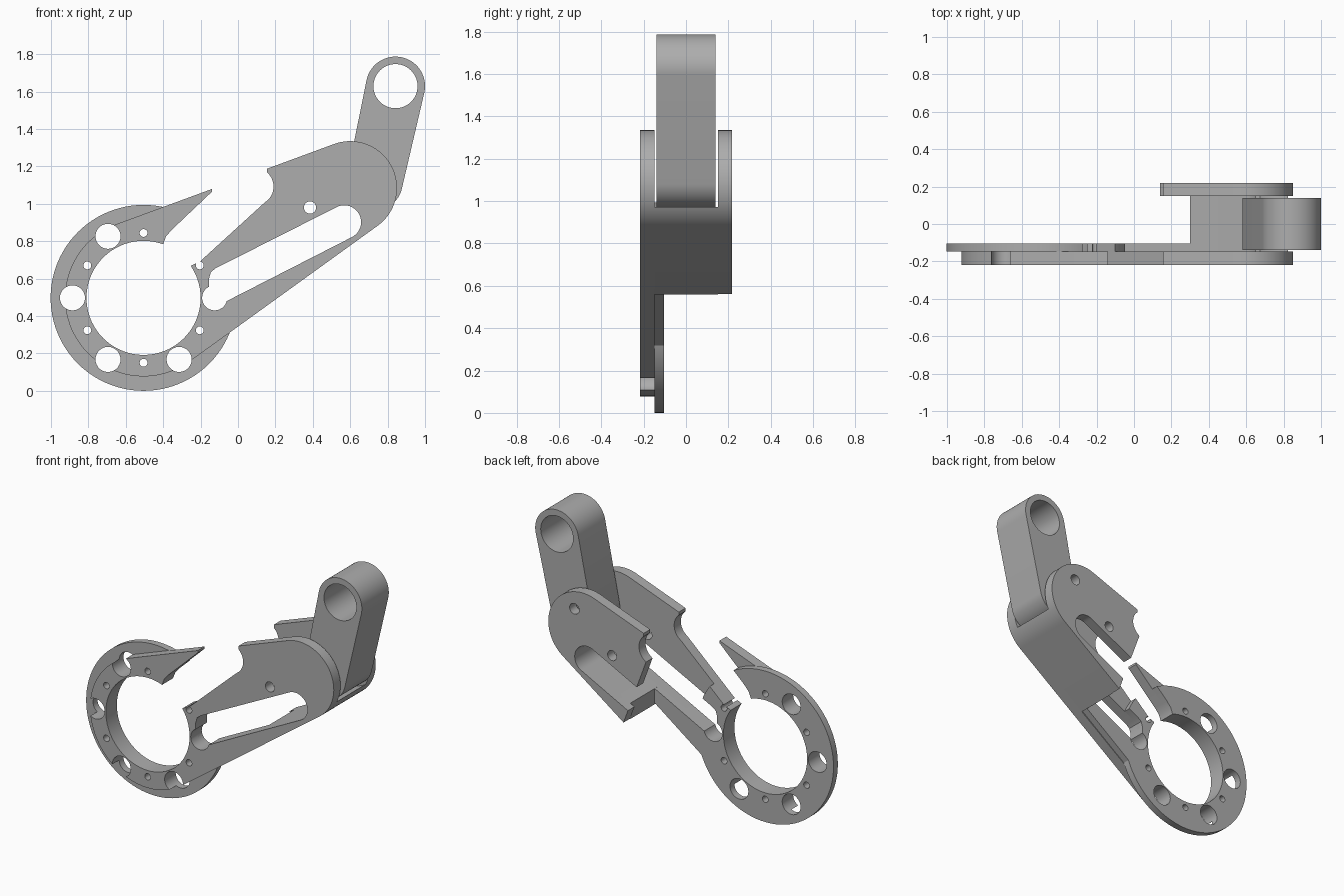
import bpy, bmesh
from math import sin, cos, pi, atan2, acos, hypot, radians

cube = bpy.data.objects.get("Cube")
if cube:
    bpy.data.objects.remove(cube)

grey = bpy.data.materials.new("plain grey")
grey.use_nodes = True
COLOUR = (0.42, 0.42, 0.42, 1)
grey.diffuse_color = COLOUR
grey.node_tree.nodes["Principled BSDF"].inputs["Base Color"].default_value = COLOUR


def arc(centre, radius, start, end, steps):
    return [(centre[0] + radius * cos(start + (end - start) * i / steps),
             centre[1] + radius * sin(start + (end - start) * i / steps))
            for i in range(steps + 1)]


def circle(centre, radius, steps=48):
    return arc(centre, radius, 0, 2 * pi, steps)[:-1]


def belt(c1, r1, c2, r2):
    """Outline wrapped tightly round two circles."""
    dx, dz = c2[0] - c1[0], c2[1] - c1[1]
    turn = atan2(dz, dx)
    half = acos((r1 - r2) / hypot(dx, dz))
    return (arc(c1, r1, turn + half, turn + 2 * pi - half, 48)
            + arc(c2, r2, turn - half, turn + half, 40))


def prism(name, outline, y0, y1):
    """Extrude an x-z outline from y0 to y1."""
    bm = bmesh.new()
    face = bm.faces.new([bm.verts.new((x, y0, z)) for x, z in outline])
    grown = bmesh.ops.extrude_face_region(bm, geom=[face])["geom"]
    moved = [v for v in grown if isinstance(v, bmesh.types.BMVert)]
    bmesh.ops.translate(bm, verts=moved, vec=(0, y1 - y0, 0))
    bmesh.ops.recalc_face_normals(bm, faces=bm.faces)
    mesh = bpy.data.meshes.new(name)
    bm.to_mesh(mesh)
    bm.free()
    mesh.materials.append(grey)
    obj = bpy.data.objects.new(name, mesh)
    bpy.context.collection.objects.link(obj)
    return obj


def carve(obj, outlines, operation="DIFFERENCE"):
    for outline in outlines:
        cutter = prism("cutter", outline, -0.6, 0.6)
        cutter.hide_render = True
        mod = obj.modifiers.new("carve", "BOOLEAN")
        mod.operation, mod.solver, mod.object = operation, "EXACT", cutter
        bpy.context.view_layer.objects.active = obj
        bpy.ops.object.modifier_apply(modifier=mod.name)
        bpy.data.objects.remove(cutter)


# Shared layout
RING, PIVOT = (-0.505, 0.497), (0.60, 1.085)
LINK_LOW, LINK_TOP = (0.73, 1.115), (0.842, 1.629)
arm = belt(RING, 0.42, PIVOT, 0.25)
bore = circle(RING, 0.305, 72)


def bolt_circle(distance, radius, angles):
    return [circle((RING[0] + distance * cos(radians(a)),
                    RING[1] + distance * sin(radians(a))), radius, 28)
            for a in angles]


big_holes = bolt_circle(0.38, 0.067, range(0, 301, 60))
big_holes.pop(1)
small_holes = bolt_circle(0.347, 0.021, range(30, 331, 60))
ring_cuts = [bore] + big_holes + small_holes

# Open mouth between the claw tip and the arm
mouth = ([(-0.14, 1.5), (-0.14, 1.064), (-0.355, 0.86), (-0.385, 0.825),
          (-0.40, 0.785), (-0.42, 0.70), (-0.30, 0.62), (-0.25, 0.67),
          (-0.205, 0.69), (0.135, 1.0)]
         + arc((0.09, 1.092), 0.1, -0.8, 0.85, 12) + [(0.155, 1.5)])

# Long rounded slot in the arm
slot = ([(-0.06, 0.48)] + arc((0.568, 0.902), 0.09, -1.1, 2.04, 24)
        + [(-0.12, 0.655), (-0.145, 0.635), (-0.155, 0.60), (-0.155, 0.50)])
pin_hole = circle((0.385, 0.98), 0.033, 28)

# Front plate: claw, arm and pivot cheek in one piece
front_plate = prism("front_plate", arm, -0.218, -0.148)
carve(front_plate, ring_cuts + [mouth, slot, pin_hole])

# Wider ring flange behind the plate
ring_flange = prism("ring_flange", circle(RING, 0.497, 96), -0.148, -0.103)
carve(ring_flange, ring_cuts + [mouth, slot])

# Rail that thickens the lower edge of the arm
lower_rail = prism("lower_rail", [(-0.1, 0.276), (0.31, 0.576), (0.31, 0.669),
                                  (-0.06, 0.48), (-0.07, 0.42)], -0.148, -0.103)
carve(lower_rail, [big_holes[0]])

# Back cheek, cut off square to the arm
beyond = [(0.085, 1.15), (0.14, 1.0), (0.30, 0.568), (0.38, 0.352),
          (3, 0.352), (3, 3), (0.085, 3)]
back_plate = prism("back_plate", arm, 0.15, 0.218)
carve(back_plate, [beyond], "INTERSECT")
carve(back_plate, [mouth, slot, pin_hole, circle((0.66, 1.215), 0.035, 28)])

# Floor joining the cheeks, hollowed for the link
floor_zone = [(0.30, 0.3), (1.1, 0.3), (1.1, 1.17), (0.568, 0.902), (0.30, 0.765)]
bridge_floor = prism("bridge_floor", arm, -0.148, 0.15)
carve(bridge_floor, [floor_zone], "INTERSECT")
carve(bridge_floor, [slot, circle(LINK_LOW, 0.17, 64)])

# Upper link with its bearing hole
upper_link = prism("upper_link", belt(LINK_LOW, 0.15, LINK_TOP, 0.158), -0.14, 0.14)
carve(upper_link, [circle(LINK_TOP, 0.118, 56)])

# Smooth the round walls and keep the edges sharp
parts = [front_plate, ring_flange, lower_rail, back_plate, bridge_floor, upper_link]
bpy.ops.object.select_all(action="DESELECT")
for part in parts:
    part.select_set(True)
bpy.context.view_layer.objects.active = front_plate
bpy.ops.object.shade_smooth_by_angle(angle=radians(30))
